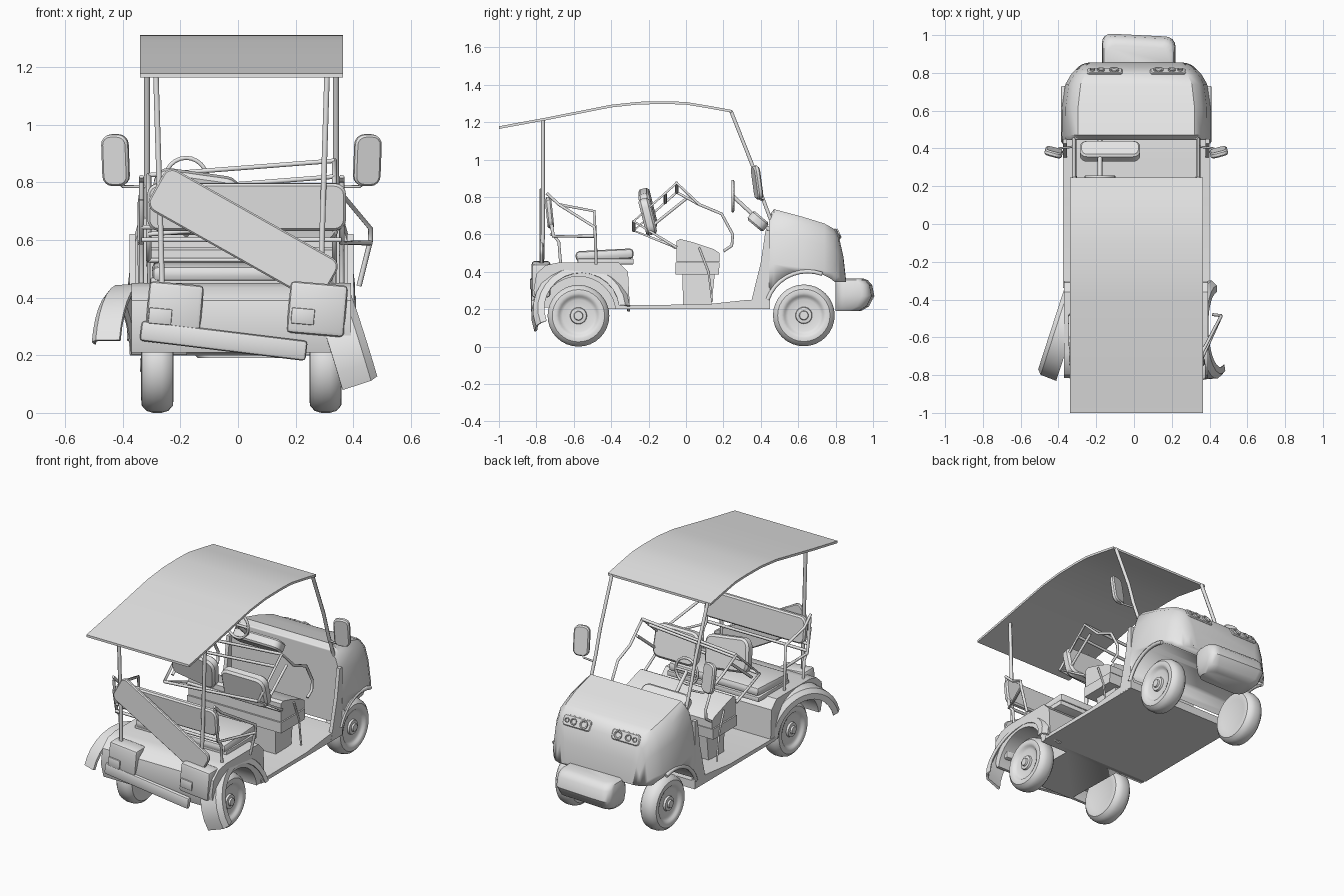
import bpy, bmesh, math

if "Cube" in bpy.data.objects:
    bpy.data.objects.remove(bpy.data.objects["Cube"])

CX = 0.012  # body centre line
grey = bpy.data.materials.new("light_grey")
grey.diffuse_color = (0.8, 0.8, 0.8, 1)
grey.use_nodes = True
grey.node_tree.nodes["Principled BSDF"].inputs["Base Color"].default_value = grey.diffuse_color


def finish(name, bm, loc=(0, 0, 0), rot=(0, 0, 0), angle=35):
    bmesh.ops.recalc_face_normals(bm, faces=bm.faces)
    me = bpy.data.meshes.new(name)
    bm.to_mesh(me)
    bm.free()
    ob = bpy.data.objects.new(name, me)
    bpy.context.collection.objects.link(ob)
    me.materials.append(grey)
    ob.location = loc
    ob.rotation_euler = [math.radians(a) for a in rot]
    bpy.ops.object.select_all(action='DESELECT')
    ob.select_set(True)
    bpy.context.view_layer.objects.active = ob
    bpy.ops.object.shade_smooth_by_angle(angle=math.radians(angle))
    return ob


def loft(name, rings, **kw):
    """Skin a list of equal-length rings of points and cap the ends."""
    bm = bmesh.new()
    vs = [[bm.verts.new(p) for p in r] for r in rings]
    n = len(rings[0])
    for a, b in zip(vs, vs[1:]):
        for i in range(n):
            bm.faces.new((a[i], a[(i + 1) % n], b[(i + 1) % n], b[i]))
    bm.faces.new(vs[0])
    bm.faces.new(vs[-1])
    return finish(name, bm, **kw)


def side_profile(name, pts, x0, x1, **kw):
    return loft(name, [[(x, y, z) for y, z in pts] for x in (x0, x1)], **kw)


def round_rect(w, h, r, inset=0):
    pts = []
    for k, (sx, sz) in enumerate(((1, 1), (-1, 1), (-1, -1), (1, -1))):
        for j in range(5):
            a = math.radians(90 * k + 22.5 * j)
            pts.append((sx * (w / 2 - r) + (r - inset) * math.cos(a),
                        sz * (h / 2 - r) + (r - inset) * math.sin(a)))
    return pts


def plate(name, w, h, r, t, loc, rot=(0, 0, 0)):
    """Rounded rectangle in x-z, thickness along y with softened rims."""
    e = min(t, r) * 0.25
    return loft(name, [[(x, y, z) for x, z in round_rect(w, h, r, i)] for y, i in
                       ((-t / 2, e), (-t / 2 + e, 0), (t / 2 - e, 0), (t / 2, e))], loc=loc, rot=rot)


def lathe(name, prof, loc, rot=(0, 0, 0), seg=32):
    """Revolve (x, radius) points about the x axis."""
    rings = [[(x, r * math.cos(2 * math.pi * i / seg), r * math.sin(2 * math.pi * i / seg))
              for i in range(seg)] for x, r in prof]
    return loft(name, rings, loc=loc, rot=rot)


def box(name, size, loc, rot=(0, 0, 0), bev=0.01):
    bm = bmesh.new()
    bmesh.ops.create_cube(bm, size=1)
    bmesh.ops.scale(bm, vec=size, verts=bm.verts)
    if bev:
        bmesh.ops.bevel(bm, geom=bm.edges[:], offset=bev, segments=2, profile=0.5, affect='EDGES')
    return finish(name, bm, loc, rot)


def tube(name, pts, r=0.009):
    cu = bpy.data.curves.new(name, 'CURVE')
    cu.dimensions = '3D'
    cu.bevel_depth, cu.bevel_resolution, cu.use_fill_caps = r, 1, True
    sp = cu.splines.new('POLY')
    sp.points.add(len(pts) - 1)
    for p, c in zip(sp.points, pts):
        p.co = (*c, 1)
    ob = bpy.data.objects.new(name, cu)
    bpy.context.collection.objects.link(ob)
    cu.materials.append(grey)
    bpy.ops.object.select_all(action='DESELECT')
    ob.select_set(True)
    bpy.context.view_layer.objects.active = ob
    bpy.ops.object.convert(target='MESH')
    return ob


def cut(ob, cutter):
    m = ob.modifiers.new("cut", 'BOOLEAN')
    m.operation, m.solver, m.object = 'DIFFERENCE', 'EXACT', cutter
    bpy.context.view_layer.objects.active = ob
    bpy.ops.object.modifier_apply(modifier=m.name)
    bpy.data.objects.remove(cutter)


# Roof: thin curved sheet
top = [(-1, 1.178), (-0.76, 1.222), (-0.4, 1.293), (-0.25, 1.309), (-0.1, 1.311),
       (0.0, 1.308), (0.12, 1.288), (0.245, 1.265)]
side_profile("roof", top + [(y, z - 0.014) for y, z in reversed(top)], -0.34, 0.365)

# Posts, mirrors and their arms
for s, side in ((-1, "left"), (1, "right")):
    fx = CX + s * 0.328
    tube(side + "_windscreen_post", [(fx, 0.24, 1.26), (fx, 0.355, 0.97), (fx, 0.4, 0.82),
                                     (fx, 0.46, 0.66)], 0.011)
    tube(side + "_rear_post", [(CX + s * 0.298, -0.765, 1.21), (CX + s * 0.28, -0.765, 0.62),
                               (CX + s * 0.275, -0.77, 0.42)], 0.011)
    plate(side + "_mirror", 0.095, 0.18, 0.035, 0.03, (CX + s * 0.437, 0.38, 0.877), (8, 0, s * 15))
    tube(side + "_mirror_arm", [(fx, 0.41, 0.785), (CX + s * 0.41, 0.4, 0.785),
                                (CX + s * 0.437, 0.385, 0.81)], 0.006)
tube("windscreen_rail", [(CX - 0.328, 0.455, 0.7), (CX + 0.328, 0.455, 0.7)], 0.01)

# Front bodywork lofted along its length, then cut for the wheels
rings = []
for y, zt, w in ((0.445, 0.70, 0.385), (0.47, 0.735, 0.387), (0.62, 0.695, 0.385),
                 (0.74, 0.658, 0.368), (0.79, 0.63, 0.34), (0.817, 0.59, 0.315),
                 (0.842, 0.48, 0.29), (0.855, 0.36, 0.27)):
    h = zt - 0.2
    half = [(w, 0.2), (w * 1.02, 0.2 + h * 0.45), (w * 0.97, 0.2 + h * 0.75),
            (w * 0.9, 0.2 + h * 0.93), (w * 0.8, zt)]
    rings.append([(CX + x, y, z) for x, z in half] + [(CX - x, y, z) for x, z in reversed(half)])
hood = loft("front_body", rings)
cut(hood, lathe("arch_cutter", [(-0.6, 0.225), (0.6, 0.225)], (0, 0.65, 0.175)))
cut(hood, box("nose_cutter", (1.2, 0.4, 0.3), (0, 0.86, 0.195), bev=0))

# Thin aprons running from the floor up to the cowl
for s in (-1, 1):
    x = CX + s * 0.378
    side_profile("side_apron", [(0.34, 0.205), (0.45, 0.205), (0.45, 0.62), (0.425, 0.62), (0.40, 0.45)],
                 x - 0.011, x + 0.011)

# Headlight clusters
for x in (-0.155, 0.18):
    plate("headlight_plate", 0.19, 0.065, 0.02, 0.02, (x, 0.805, 0.6), (25, 0, 0))
    for dx, r in ((-0.05, 0.026), (0.02, 0.02), (0.065, 0.014)):
        lathe("headlamp", [(-0.01, r), (0.008, r), (0.008, r * 0.75), (0.002, r * 0.6)],
              (x + (dx if x > 0 else -dx), 0.814, 0.604), (0, -25, 90), 16)

# Front bumper with rounded corners
rings = []
for z, y1, w in ((0.19, 0.93, 0.33), (0.215, 0.972, 0.37), (0.27, 1.0, 0.39), (0.33, 0.988, 0.385),
                 (0.355, 0.965, 0.37), (0.365, 0.94, 0.34)):
    rings.append([(0.025 + x, (y1 + 0.8) / 2 + y - 0.05 * x * (y > 0), z)
                  for x, y in round_rect(w, y1 - 0.8, 0.05)])
loft("front_bumper", rings)

# Floor
side_profile("floor", [(-0.34, 0.2), (0.45, 0.2), (0.45, 0.25), (0.33, 0.25), (0.1, 0.225),
                       (-0.34, 0.222)], -0.375, 0.4)

# Rear bodywork with wheel pockets
rear = side_profile("rear_body", [(-0.79, 0.21), (-0.815, 0.3), (-0.8, 0.39), (-0.75, 0.435),
                                  (-0.68, 0.45), (-0.36, 0.45), (-0.31, 0.4), (-0.3, 0.2)], -0.37, 0.392)
for s in (-1, 1):
    cut(rear, lathe("pocket_cutter", [(-0.12, 0.2), (0.12, 0.2)], (CX + s * 0.31, -0.575, 0.175)))
for x, w in ((-0.22, 0.19), (0.275, 0.2)):
    box("tail_panel", (w, 0.1, 0.18), (x, -0.775, 0.36), (0, 5, 0), 0.015)
    box("tail_light", (0.08, 0.012, 0.055), (x - 0.05, -0.827, 0.335), (0, 5, 0), 0.004)
box("rear_bumper", (0.58, 0.03, 0.07), (-0.05, -0.815, 0.25), (0, 7, 0), 0.012)


# Rear fenders: arched bands knocked out of line
def fender(name, w, a0, a1, loc, rot):
    rings = []
    for i in range(15):
        a = math.radians(a0 + (a1 - a0) * i / 14)
        rings.append([(x, r * math.cos(a), r * math.sin(a)) for x, r in
                      ((-w / 2, 0.265), (w * 0.3, 0.26), (w / 2, 0.235), (w / 2, 0.2),
                       (w * 0.46, 0.2), (w * 0.42, 0.23), (w * 0.25, 0.248), (-w / 2, 0.25))])
    return loft(name, rings, loc=loc, rot=rot)


left = fender("left_fender", 0.11, 5, 165, (-0.385, -0.57, 0.185), (0, 0, -18))
left.scale.x = -1
fender("right_fender", 0.13, 5, 200, (0.39, -0.56, 0.185), (0, -17, 2))

# Front arch lips
for s in (-1, 1):
    tube("front_arch_lip", [(CX + s * 0.386, 0.65 + 0.227 * math.cos(math.radians(a)),
                             0.175 + 0.227 * math.sin(math.radians(a))) for a in range(70, 166, 10)], 0.012)

# Wheels
tyre = [(-0.05, 0.10), (-0.056, 0.12), (-0.054, 0.14), (-0.038, 0.158), (-0.015, 0.165), (0.015, 0.165),
        (0.038, 0.158), (0.054, 0.14), (0.056, 0.12), (0.05, 0.106), (0.042, 0.1), (0.036, 0.085),
        (0.036, 0.045), (0.048, 0.042), (0.05, 0.025), (0.06, 0.022), (0.06, 0.006)]
for y, z in ((-0.575, 0.165), (0.63, 0.167)):
    for s in (-1, 1):
        lathe("wheel", tyre, (CX + s * 0.292, y, z), (0, 0, 0 if s > 0 else 180))

# Front bench
side_profile("front_seat_base", [(-0.015, 0.21), (0.135, 0.21), (0.155, 0.4), (-0.02, 0.4)], -0.25, 0.27)
side_profile("front_seat_pan", [(-0.055, 0.385), (0.175, 0.385), (0.18, 0.45), (-0.055, 0.45)], -0.31, 0.335)
side_profile("front_seat_cushion", [(-0.05, 0.453), (0.18, 0.453), (0.18, 0.5), (0.15, 0.52), (0.03, 0.56),
                                    (-0.03, 0.575), (-0.05, 0.565)], -0.305, 0.33)
for x, z, roll in ((-0.15, 0.735, 8), (0.2, 0.695, 0)):
    plate("front_backrest", 0.3, 0.2, 0.05, 0.06, (x, -0.205, z), (14, roll, 0))

# Front seat tube frame, tilted forward and to one side
for x, dz in ((-0.31, -0.05), (0.335, 0)):
    tube("seat_side_rail", [(x, -0.05, 0.53), (x, -0.28, 0.67 + dz), (x, -0.05, 0.875 + dz),
                            (x, 0.07, 0.76), (x, 0.19, 0.71), (x, 0.25, 0.6), (x, 0.245, 0.54),
                            (x, 0.2, 0.51)])
    tube("seat_strut", [(x, -0.2, 0.63), (x, 0.0, 0.79)])
    tube("seat_leg", [(x, 0.07, 0.53), (x, 0.12, 0.4), (x, 0.14, 0.24)], 0.006)
for y, z in ((-0.28, 0.67), (-0.05, 0.875), (-0.11, 0.82), (-0.06, 0.53)):
    tube("seat_cross_bar", [(-0.31, y, z - 0.05 * (z > 0.6)), (0.335, y, z)])

# Rear bench, backrest and loose board
box("rear_seat_cushion", (0.62, 0.31, 0.055), (CX, -0.435, 0.49), (3, 0, 0), 0.02)
box("rear_seat_pan", (0.63, 0.3, 0.03), (CX, -0.43, 0.455), bev=0.005)
plate("rear_backrest", 0.69, 0.165, 0.04, 0.035, (0.03, -0.73, 0.715), (6, 0, 0))
plate("loose_board", 0.69, 0.165, 0.035, 0.022, (0.018, -0.772, 0.618), (0, 29.4, 0))

# Rear arm rails, the right one bent outwards
for x, out, name in ((-0.335, -0.005, "left"), (0.36, 0.1, "right")):
    tube(name + "_arm_rail", [(x, -0.745, 0.82), (x, -0.68, 0.76), (x + out, -0.49, 0.72 - out * 0.8),
                              (x + out, -0.485, 0.6), (x + out * 0.6, -0.48, 0.44)])
    tube(name + "_lower_rail", [(x, -0.74, 0.74), (x, -0.71, 0.59), (x + out, -0.49, 0.59)])
    tube(name + "_back_support", [(x, -0.74, 0.8), (x, -0.71, 0.6), (x, -0.68, 0.56), (x, -0.67, 0.44)])
for z in (0.6, 0.645):
    tube("rear_cross_bar", [(-0.335, -0.72, z), (0.36, -0.72, z)])

# Steering wheel, column and dash tray
ring = [(-0.18 + 0.075 * math.cos(math.radians(a)), 0.25, 0.805 + 0.08 * math.sin(math.radians(a)))
        for a in range(0, 361, 15)]
tube("steering_wheel", ring, 0.008)
tube("steering_spoke", [ring[0], ring[12]], 0.008)
tube("steering_column", [(-0.18, 0.25, 0.805), (-0.18, 0.45, 0.62)], 0.012)
plate("dash_tray", 0.32, 0.11, 0.04, 0.06, (-0.127, 0.385, 0.67), (50, 0, 0))
